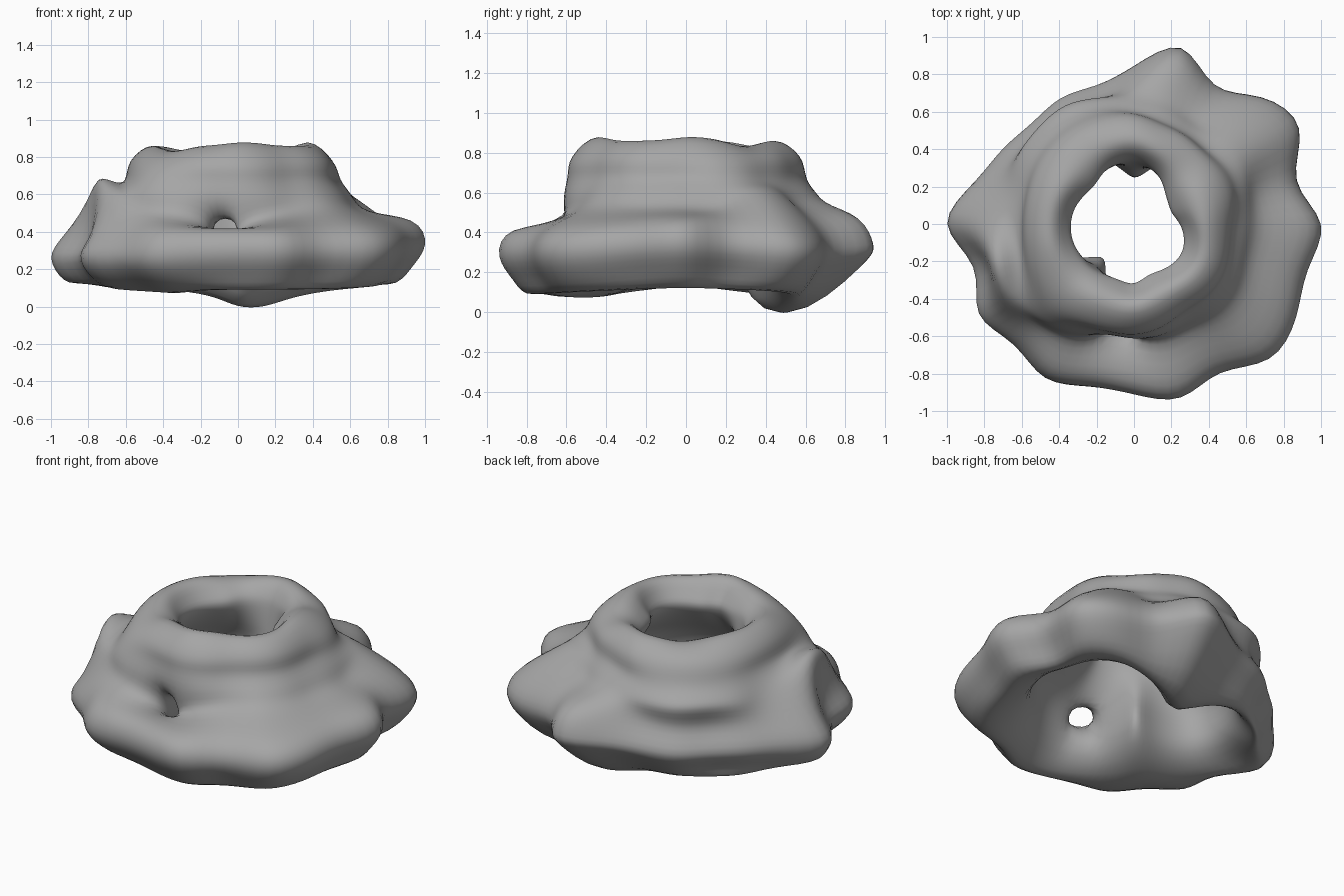
import bpy, bmesh, math
from mathutils import Vector

cube = bpy.data.objects.get("Cube")
if cube:
    bpy.data.objects.remove(cube, do_unlink=True)

# Radii in hundredths, one every 15 degrees, counter-clockwise from +x
SKIRT = [100, 90, 102, 96, 86, 97, 84, 77, 78, 77, 81, 88,
         100, 89, 96, 91, 95, 90, 91, 96, 92, 102, 100, 96]
COLLAR = [54, 58, 59, 56, 56, 57, 60, 63, 64, 64, 63, 61,
          61, 63, 67, 70, 64, 60, 60, 58, 55, 56, 56, 54]
MOUTH = [25, 22, 22, 24, 28, 31, 33, 33, 32, 30, 31, 33,
         34, 34, 33, 32, 31, 31, 32, 29, 29, 30, 30, 28]
COUNT = len(SKIRT)
STEP = 360 / COUNT


def mix(a, b, t):
    return a + (b - a) * t


def bumps(angle, base, *items):
    """Add smooth lumps (centre, width, height) to a base value."""
    for centre, width, height in items:
        d = (angle - centre + 180) % 360 - 180
        base += height * math.exp(-(d / width) ** 2)
    return base


def section(i):
    """Closed radial cross-section: skirt, shoulder, collar, mouth, cavity."""
    a = i * STEP
    skirt, collar, mouth = (t[i] / 100 for t in (SKIRT, COLLAR, MOUTH))
    middle = bumps(a, 0.28, (78, 25, 0.06), (0, 30, 0.05), (180, 20, -0.02))
    base = bumps(a, 0.09, (82, 24, -0.1), (180, 18, 0.05), (0, 40, 0.03), (235, 15, -0.02))
    keel = bumps(a, 0.5, (84, 26, -0.17))
    shoulder = bumps(a, 0.51, (38, 16, 0.08), (85, 20, 0.04), (130, 28, 0.03),
                     (197, 16, 0.15), (267, 25, -0.08))
    spread = bumps(a, 0.35, (267, 25, -0.23), (197, 15, 0.28), (128, 25, 0.35),
                   (225, 12, -0.1))
    crest = bumps(a, 0.86, (275, 18, 0.02), (5, 20, 0.02), (50, 16, -0.03),
                  (125, 20, -0.03), (220, 15, -0.03))
    inner = bumps(a, 0.62, (89, 36, -0.36), (228, 28, -0.35))
    top = bumps(a, min(collar, 0.6) - 0.03, (25, 20, -0.04), (215, 25, 0.02))
    ledge = mix(collar, skirt, spread)
    return [Vector((r * math.cos(math.radians(a)), r * math.sin(math.radians(a)), z))
            for r, z in (
                (skirt, middle),
                (skirt - 0.07, middle + 0.13),
                (ledge, shoulder),
                (mix(collar, ledge, 0.4), mix(shoulder, 0.68, 0.5)),
                (mix(top, collar, 0.8), 0.68),
                (top, 0.78),
                (mix(mouth, top, 0.5), crest),
                (mouth + 0.03, 0.79),
                (mouth, 0.71),
                (mix(mouth, inner, 0.35), 0.57),
                (mix(mouth, inner, 0.8), 0.42),
                (inner, 0.22),
                (mix(inner, skirt, keel), base),
                (skirt - 0.07, middle - 0.12),
            )]


def rounded(grid):
    """Where the grid points settle once the surface is subdivided."""
    for _ in range(2):
        n = len(grid)
        grid = [[(grid[i - 1][j] + 4 * grid[i][j] + grid[(i + 1) % n][j]) / 6
                 for i in range(n)] for j in range(len(grid[0]))]
    return grid


# Cage whose rounded surface passes through the sections
target = [section(i) for i in range(COUNT)]
cage = target
for _ in range(5):
    settled = rounded(cage)
    cage = [[c + t - s for c, t, s in zip(*rows)] for rows in zip(cage, target, settled)]

# Loft the cross-sections around the ring
bm = bmesh.new()
rings = [[bm.verts.new(p) for p in row] for row in cage]
SIDES = len(rings[0])
HOLE, OUTER, INNER = 17, 2, 10
for i in range(COUNT):
    a, b = rings[i], rings[(i + 1) % COUNT]
    for j in range(SIDES):
        if i == HOLE and j in (OUTER, INNER):
            continue
        k = (j + 1) % SIDES
        bm.faces.new((a[j], b[j], b[k], a[k]))

# Small tunnel through the front wall
a, b = rings[HOLE], rings[HOLE + 1]
outside = [a[OUTER], b[OUTER], b[OUTER + 1], a[OUTER + 1]]
inside = [a[INNER + 1], b[INNER + 1], b[INNER], a[INNER]]
for n in range(4):
    m = (n + 1) % 4
    bm.faces.new((outside[n], outside[m], inside[m], inside[n]))
bmesh.ops.recalc_face_normals(bm, faces=bm.faces)

mesh = bpy.data.meshes.new("lumpy_ring_body")
bm.to_mesh(mesh)
bm.free()
body = bpy.data.objects.new("lumpy_ring_body", mesh)
bpy.context.collection.objects.link(body)
bpy.ops.object.select_all(action='DESELECT')
bpy.context.view_layer.objects.active = body
body.select_set(True)
bpy.ops.object.shade_smooth()

# Round the form
rounding = body.modifiers.new("rounding", 'SUBSURF')
rounding.levels = rounding.render_levels = 2

# Plain grey surface
grey = bpy.data.materials.new("plain_grey")
grey.use_nodes = True
colour = (0.38, 0.38, 0.38, 1.0)
grey.diffuse_color = colour
grey.node_tree.nodes["Principled BSDF"].inputs["Base Color"].default_value = colour
body.data.materials.append(grey)
